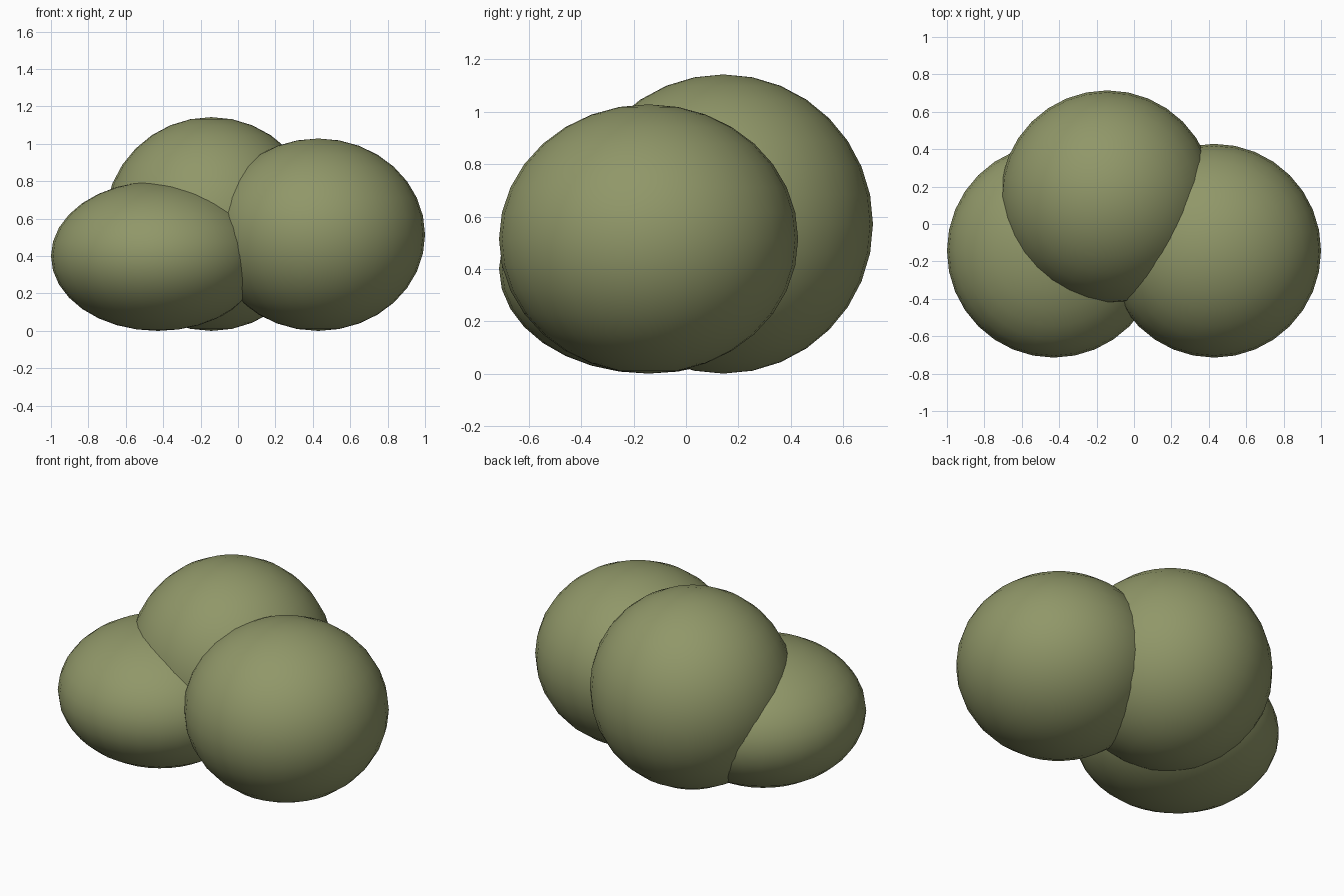
import bpy

if "Cube" in bpy.data.objects:
    bpy.data.objects.remove(bpy.data.objects["Cube"])

green = bpy.data.materials.new("olive green")
green.diffuse_color = (0.28, 0.31, 0.14, 1.0)
green.use_nodes = True
green.node_tree.nodes["Principled BSDF"].inputs["Base Color"].default_value = green.diffuse_color

R = 4 / 7  # horizontal radius shared by all lobes


def lobe(name, x, y, half_height):
    """Smooth ellipsoid standing on the ground."""
    bpy.ops.mesh.primitive_uv_sphere_add(segments=32, ring_count=16, radius=1)
    ob = bpy.context.object
    ob.name = name
    ob.scale = (R, R, half_height)
    ob.location = (x, y, half_height)
    bpy.ops.object.transform_apply(location=False, rotation=False, scale=True)
    bpy.ops.object.shade_smooth()
    ob.data.materials.append(green)


# Three overlapping lobes of the bush
lobe("left_low_lobe", -0.4286, -0.1429, 0.40)
lobe("right_lobe", 0.4286, -0.1429, 0.5143)
lobe("back_tall_lobe", -0.1429, 0.1429, R)
